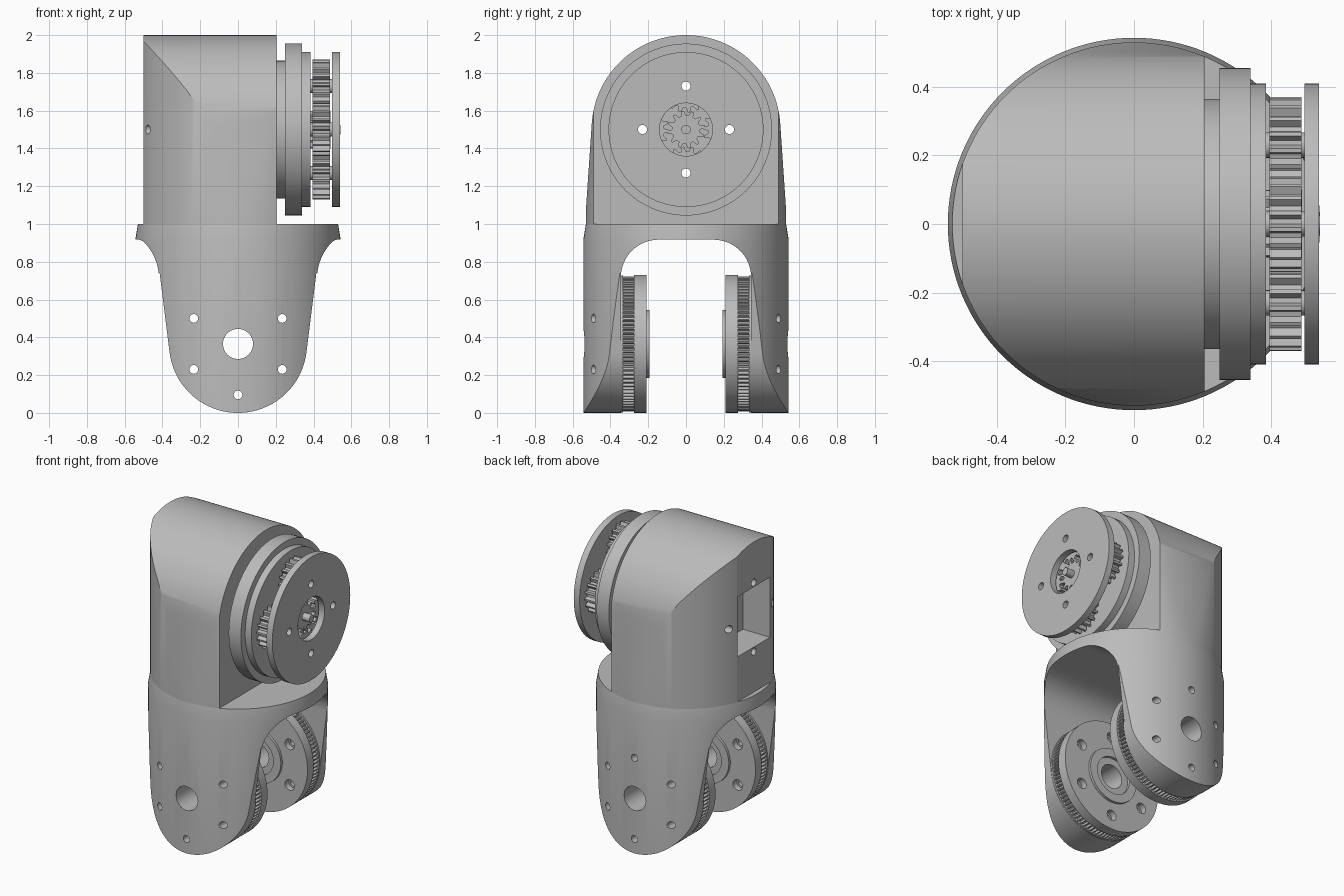
import bpy, bmesh
from math import sin, cos, pi, tau

cube = bpy.data.objects.get("Cube")
if cube:
    bpy.data.objects.remove(cube, do_unlink=True)

grey = bpy.data.materials.new("machined grey")
grey.use_nodes = True
grey.diffuse_color = (0.5, 0.5, 0.5, 1)
grey.node_tree.nodes["Principled BSDF"].inputs["Base Color"].default_value = (0.5, 0.5, 0.5, 1)

HIP_Z, SHOULDER_Z = 0.365, 1.5


def place(axis, u, v, t):
    return {"x": (t, u, v), "y": (u, t, v), "z": (u, v, t)}[axis]


def finish(name, bm):
    bmesh.ops.recalc_face_normals(bm, faces=bm.faces)
    mesh = bpy.data.meshes.new(name)
    bm.to_mesh(mesh)
    bm.free()
    mesh.materials.append(grey)
    ob = bpy.data.objects.new(name, mesh)
    bpy.context.collection.objects.link(ob)
    return ob


def add_prism(bm, axis, outline, t0, t1):
    rings = [[bm.verts.new(place(axis, u, v, t)) for u, v in outline] for t in (t0, t1)]
    bm.faces.new(rings[0])
    bm.faces.new(rings[1][::-1])
    n = len(outline)
    for i in range(n):
        j = (i + 1) % n
        bm.faces.new((rings[0][i], rings[0][j], rings[1][j], rings[1][i]))


def prism(name, axis, outline, t0, t1):
    bm = bmesh.new()
    add_prism(bm, axis, outline, t0, t1)
    return finish(name, bm)


def arc(cu, cv, r, a0=0, a1=tau, steps=32, full=False):
    """Points on an arc; a full circle leaves out the repeated end."""
    count = steps if full else steps + 1
    return [(cu + r * cos(a0 + (a1 - a0) * i / steps),
             cv + r * sin(a0 + (a1 - a0) * i / steps)) for i in range(count)]


def lathe(name, axis, profile, cu=0, cv=0, steps=96):
    """Spin (radius, distance) points round an axis; rings close on themselves."""
    bm = bmesh.new()
    closed = profile[0][0] > 0
    rings = [[bm.verts.new(place(axis, cu + r * cos(tau * k / steps), cv + r * sin(tau * k / steps), t))
              for k in range(steps)] if r > 0 else [bm.verts.new(place(axis, cu, cv, t))]
             for r, t in profile]
    pairs = list(zip(rings, rings[1:])) + ([(rings[-1], rings[0])] if closed else [])
    for a, b in pairs:
        for k in range(steps):
            m = (k + 1) % steps
            loop = [a[k % len(a)], a[m % len(a)], b[m % len(b)], b[k % len(b)]]
            bm.faces.new(list(dict.fromkeys(loop)))
    return finish(name, bm)


def gear_outline(cu, cv, root, tip, teeth, phase=0.0):
    pts = []
    for i in range(teeth):
        for r, f in ((root, 0), (tip, 0.2), (tip, 0.45), (root, 0.65)):
            a = tau * (i + f + phase) / teeth
            pts.append((cu + r * cos(a), cv + r * sin(a)))
    return pts


def holes(name, axis, centres, t0, t1, r):
    bm = bmesh.new()
    for cu, cv in centres:
        add_prism(bm, axis, arc(cu, cv, r, steps=24, full=True), t0, t1)
    return finish(name, bm)


def boolean(ob, cutter, operation="DIFFERENCE"):
    mod = ob.modifiers.new(operation.lower(), "BOOLEAN")
    mod.operation, mod.object, mod.solver = operation, cutter, "EXACT"
    bpy.context.view_layer.objects.active = ob
    bpy.ops.object.modifier_apply(modifier=mod.name)


# Fork: a drum, trimmed to two tapered round-ended arms and slotted across
fork = lathe("fork", "z", [(0, 0), (0.543, 0), (0.543, 0.92), (0.53, 1), (0, 1)], steps=128)
shield = prism("shield_cutter", "y",
               [(0.7, 0.74), (0.7, 1.2), (-0.7, 1.2), (-0.7, 0.74), (-0.415, 0.74)]
               + arc(0, HIP_Z, HIP_Z, pi + 0.12, tau - 0.12, 48) + [(0.415, 0.74)], -1, 1)
slot = prism("slot_cutter", "x",
             [(-0.345, -0.2), (0.345, -0.2)] + arc(0.145, 0.717, 0.2, 0, pi / 2, 16)
             + arc(-0.145, 0.717, 0.2, pi / 2, pi, 16), -1, 1)
boolean(fork, shield, "INTERSECT")
boolean(fork, slot)

# Housing: a round-topped block trimmed by a drum, flat at both ends
housing = prism("housing", "x", [(-0.537, 0.97), (0.537, 0.97)]
                + arc(0, SHOULDER_Z, 0.5, 0.06, pi - 0.06, 64), -0.5, 0.205)
drum = lathe("drum_cutter", "z", [(0, 0.9), (0.53, 0.9), (0.53, 2.1), (0, 2.1)], steps=128)
pocket = prism("pocket_cutter", "x", [(-0.17, 1.3), (0.17, 1.3), (0.17, 1.7), (-0.17, 1.7)], -0.7, -0.3)
boolean(housing, drum, "INTERSECT")
boolean(housing, pocket)

# Shoulder flange: stacked collars on the housing
flange = lathe("shoulder_flange", "x",
               [(0, 0.2), (0.365, 0.2), (0.365, 0.25), (0.455, 0.25), (0.455, 0.34),
                (0.41, 0.34), (0.41, 0.385), (0, 0.385)], 0, SHOULDER_Z)
carrier = lathe("carrier_disc", "x", [(0.14, 0.497), (0.41, 0.497), (0.41, 0.54), (0.14, 0.54)], 0, SHOULDER_Z)

# Sun gear with a centre pin, and four planet gears on hubs
prism("sun_gear", "x", gear_outline(0, SHOULDER_Z, 0.075, 0.1, 12), 0.38, 0.49)
lathe("centre_pin", "x", [(0, 0.38), (0.025, 0.38), (0.025, 0.543), (0, 0.543)], 0, SHOULDER_Z, 24)
bolt_spots = [(0.23 * cos(k * pi / 2), SHOULDER_Z + 0.23 * sin(k * pi / 2)) for k in range(4)]
shoulder_holes = holes("shoulder_hole_cutter", "x", bolt_spots, -1, 1, 0.024)
drilled = [housing, flange, carrier]
for i, (u, v) in enumerate(bolt_spots):
    drilled.append(prism(f"planet_gear_{i + 1}", "x", gear_outline(u, v, 0.115, 0.14, 18, 0.5), 0.395, 0.488))
    lathe(f"planet_hub_{i + 1}", "x", [(0.024, 0.38), (0.037, 0.38), (0.037, 0.5), (0.024, 0.5)], u, v, 24)
for ob in drilled:
    boolean(ob, shoulder_holes)

# Hip pulleys: flange, fine toothed band, face plate and raised boss on each arm
ring_spots = [(0.27 * cos(pi / 6 + k * pi / 3), HIP_Z + 0.27 * sin(pi / 6 + k * pi / 3)) for k in range(6)]
bolt_holes = holes("bolt_hole_cutter", "y", ring_spots, -1, 1, 0.023)
counterbores = holes("counterbore_cutter", "y", ring_spots, -0.25, 0.25, 0.035)
bore = holes("bore_cutter", "y", [(0, HIP_Z)], -1, 1, 0.08)
drilled = [fork]
for side, s in (("front", -1), ("back", 1)):
    drilled.append(lathe(f"{side}_pulley_flange", "y", [(0, s * 0.35), (0.363, s * 0.35), (0.363, s * 0.333),
                                                      (0, s * 0.333)], 0, HIP_Z))
    drilled.append(prism(f"{side}_pulley_teeth", "y", gear_outline(0, HIP_Z, 0.343, 0.358, 90),
                         s * 0.335, s * 0.273))
    plate = lathe(f"{side}_pulley_plate", "y",
                  [(0, s * 0.275), (0.365, s * 0.275), (0.365, s * 0.21), (0.18, s * 0.21), (0.18, s * 0.193),
                   (0.125, s * 0.193), (0.125, s * 0.21), (0, s * 0.21)], 0, HIP_Z)
    boolean(plate, counterbores)
    drilled.append(plate)
for ob in drilled:
    boolean(ob, bolt_holes)
    boolean(ob, bore)

# Remove the cutters, then smooth the round surfaces and keep the edges sharp
for ob in list(bpy.data.objects):
    if ob.name.endswith("_cutter"):
        bpy.data.objects.remove(ob, do_unlink=True)
bpy.ops.object.select_all(action="DESELECT")
for ob in bpy.context.scene.objects:
    if ob.type == "MESH":
        ob.select_set(True)
        bpy.context.view_layer.objects.active = ob
bpy.ops.object.shade_smooth_by_angle(angle=0.5)
